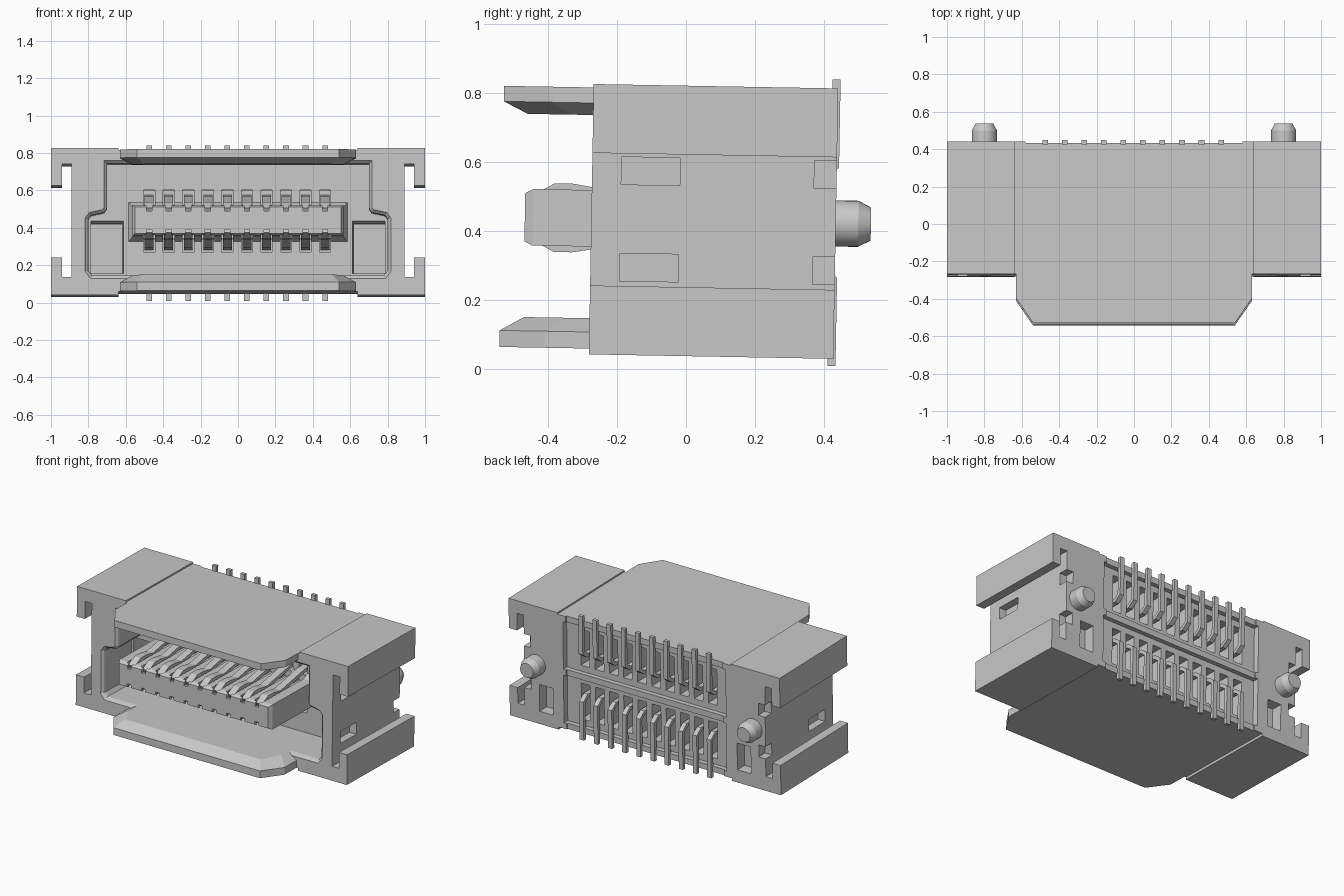
import bpy, bmesh, math
from mathutils import Matrix, Vector

if "Cube" in bpy.data.objects:
    bpy.data.objects.remove(bpy.data.objects["Cube"])

grey = bpy.data.materials.new("light_grey")
grey.use_nodes = True
COLOR = (0.58, 0.58, 0.58, 1)
grey.diffuse_color = COLOR
grey.node_tree.nodes["Principled BSDF"].inputs["Base Color"].default_value = COLOR

MID = 0.43                                   # height of the mating axis
PINS = [-0.475 + 0.1045 * i for i in range(10)]
parts = []


def finish(name, bm, keep=True):
    bmesh.ops.recalc_face_normals(bm, faces=bm.faces)
    mesh = bpy.data.meshes.new(name)
    bm.to_mesh(mesh)
    bm.free()
    ob = bpy.data.objects.new(name, mesh)
    bpy.context.collection.objects.link(ob)
    if keep:
        mesh.materials.append(grey)
        parts.append(ob)
    return ob


def loft(bm, rings):
    """Closed solid through matching rings of points."""
    loops = [[bm.verts.new(p) for p in ring] for ring in rings]
    n = len(loops[0])
    for a, b in zip(loops, loops[1:]):
        for i in range(n):
            j = (i + 1) % n
            bm.faces.new((a[i], a[j], b[j], b[i]))
    bm.faces.new(loops[0])
    bm.faces.new(loops[-1][::-1])


def box(bm, x0, x1, y0, y1, z0, z1):
    loft(bm, [[(x0, y0, z), (x1, y0, z), (x1, y1, z), (x0, y1, z)] for z in (z0, z1)])


def mirrored(half):
    return half + [(-x, z) for x, z in reversed(half)]


def offset(points, d, closed=True):
    """Shift a 2D outline sideways by d, keeping corners mitred."""
    out, n = [], len(points)
    for i, p in enumerate(points):
        p = Vector(p)
        a = Vector(points[i - 1]) if closed or i else None
        b = Vector(points[(i + 1) % n]) if closed or i < n - 1 else None
        u = (p - a).normalized() if a else (b - p).normalized()
        v = (b - p).normalized() if b else u
        nu, nv = Vector((-u.y, u.x)), Vector((-v.y, v.x))
        out.append(tuple(p + (nu + nv) * d / (1 + nu.dot(nv))))
    return out


def cut(target, boxes=(), rings=None):
    bm = bmesh.new()
    for b in boxes:
        box(bm, *b)
    if rings:
        loft(bm, rings)
    tool = finish("cutter", bm, keep=False)
    tool.hide_render = True
    mod = target.modifiers.new("cut", "BOOLEAN")
    mod.object, mod.operation, mod.solver = tool, "DIFFERENCE", "EXACT"
    bpy.context.view_layer.objects.active = target
    bpy.ops.object.modifier_apply(modifier=mod.name)
    bpy.data.objects.remove(tool)


def both_sides(boxes):
    return boxes + [(-b[1], -b[0], *b[2:]) for b in boxes]


def at_y(outline, y):
    return [(x, y, z) for x, z in outline]


# Housing: extruded front outline with hooked channels in both ends
half = [(0.64, 0.81), (0.64, 0.82), (1, 0.82), (1, 0.62), (0.94, 0.62), (0.94, 0.735),
        (0.89, 0.735), (0.89, 0.13), (0.94, 0.13), (0.94, 0.235), (1, 0.235),
        (1, 0.035), (0.64, 0.035), (0.64, 0.052)]
outer = mirrored(half)
bm = bmesh.new()
loft(bm, [at_y(outer, -0.275), at_y(outer, 0.435)])
housing = finish("housing", bm)

# Keyed mating cavity with a softened rim
key = mirrored([(0.70, 0.735), (0.70, 0.495), (0.715, 0.475), (0.785, 0.46),
                (0.80, 0.44), (0.80, 0.165), (0.78, 0.14)])
cut(housing, rings=[at_y(offset(key, 0.024), -0.285), at_y(offset(key, 0.015), -0.272),
                    at_y(offset(key, 0.004), -0.262), at_y(key, -0.25), at_y(key, 0.02)])

# Deep corner pockets with a sloped ceiling
for s in (-1, 1):
    ring = lambda y, top, inner: [(s * x, y, z) for x, z in
                                  ((inner, 0.155), (0.785, 0.155), (0.785, top), (inner, top))]
    cut(housing, rings=[ring(0, 0.443, 0.605), ring(0.05, 0.42, 0.62), ring(0.25, 0.42, 0.62)])

# Contact openings in the cavity wall
cut(housing, [(x - 0.03, x + 0.03, 0, 0.2, MID + z0, MID + z1)
              for x in PINS for z0, z1 in ((0.09, 0.17), (-0.16, -0.09))])

# Rear: shallow panel, recesses above and below the centre bar, terminal slots
cut(housing, [(-0.58, 0.58, 0.425, 0.5, -0.1, 1)])
cut(housing, [(-0.6, 0.6, 0.395, 0.5, MID + 0.02, MID + 0.34),
              (-0.6, 0.6, 0.395, 0.5, MID - 0.34, MID - 0.02)])
cut(housing, [(x - 0.032, x + 0.032, 0.29, 0.5, MID + z0, MID + z1)
              for x in PINS for z0, z1 in ((0.06, 0.30), (-0.30, -0.06))])

# Latch pockets in the end walls and rear notches
cut(housing, both_sides([(0.84, 0.9, y0, y1, z0, z1) for y0, y1 in ((-0.19, -0.02), (0.37, 0.5))
                         for z0, z1 in ((0.53, 0.61), (0.25, 0.33))]))
cut(housing, both_sides([(0.68, 0.78, 0.36, 0.5, 0.12, 0.30)]))


# Guide plates: bevelled on the faces that look inwards
def plate_ring(x, y, corner, z):
    return [(x, -0.22, z), (x, y + 0.13, z), (corner, y, z),
            (-corner, y, z), (-x, y + 0.13, z), (-x, -0.22, z)]


for name, zs in (("upper_guide", (0.81, 0.765, 0.73)), ("lower_guide", (0.052, 0.1, 0.14))):
    bm = bmesh.new()
    loft(bm, [plate_ring(0.63, -0.535, 0.54, zs[0]), plate_ring(0.63, -0.535, 0.54, zs[1]),
              plate_ring(0.56, -0.465, 0.50, zs[2])])
    finish(name, bm)

# Tongue with tapered nose and contact grooves
bm = bmesh.new()
loft(bm, [[(sx * w, y, MID + sz * h) for sx, sz in ((-1, -1), (1, -1), (1, 1), (-1, 1))]
          for y, w, h in ((-0.468, 0.55, 0.07), (-0.445, 0.565, 0.082),
                          (-0.02, 0.565, 0.082), (0.02, 0.585, 0.104), (0.04, 0.585, 0.104))])
tongue = finish("tongue", bm)
cut(tongue, [(x - 0.03, x + 0.03, -0.45, 0.1, *z) for x in PINS
             for z in ((MID + 0.045, MID + 0.15), (MID - 0.15, MID - 0.045))])
cut(tongue, [(x - 0.014, x + 0.014, -0.5, -0.44, *z) for x in PINS
             for z in ((MID + 0.05, MID + 0.15), (MID - 0.15, MID - 0.05))])


# Contacts: a sprung strip on the tongue and a soldering leg at the rear
def ribbon(bm, path, x, width, thick):
    outline = offset(path, thick / 2, False) + offset(path, -thick / 2, False)[::-1]
    loft(bm, [[(px, y, z) for y, z in outline] for px in (x - width / 2, x + width / 2)])


spring = [(-0.44, 0.055), (-0.38, 0.088), (-0.33, 0.088), (-0.25, 0.075), (0.0, 0.125), (0.2, 0.135)]
leg = [(0.2, 0.135), (0.39, 0.135), (0.43, 0.165), (0.43, 0.416)]
for name, side in (("upper_contacts", 1), ("lower_contacts", -1)):
    bm = bmesh.new()
    for x in PINS:
        for path, width in ((spring, 0.048), (leg, 0.03)):
            ribbon(bm, [(y, MID + side * z) for y, z in path], x, width, 0.023)
    finish(name, bm)

# Locating pegs
for name, x in (("left_peg", 0.8), ("right_peg", -0.8)):
    bm = bmesh.new()
    loft(bm, [[(x + r * math.cos(a), y, MID - 0.002 + r * math.sin(a))
               for a in (math.tau * i / 32 for i in range(32))]
              for y, r in ((0.42, 0.067), (0.50, 0.067), (0.537, 0.048))])
    peg = finish(name, bm)
    for f in peg.data.polygons:
        f.use_smooth = len(f.vertices) == 4
    bpy.ops.object.select_all(action="DESELECT")
    peg.select_set(True)
    bpy.context.view_layer.objects.active = peg
    bpy.ops.object.shade_smooth_by_angle(angle=math.radians(25))

# Slight backward lean of the whole connector
pivot = Matrix.Translation((0, 0.08, MID))
lean = pivot @ Matrix.Rotation(-0.018, 4, "X") @ pivot.inverted()
for ob in parts:
    ob.data.transform(lean)
